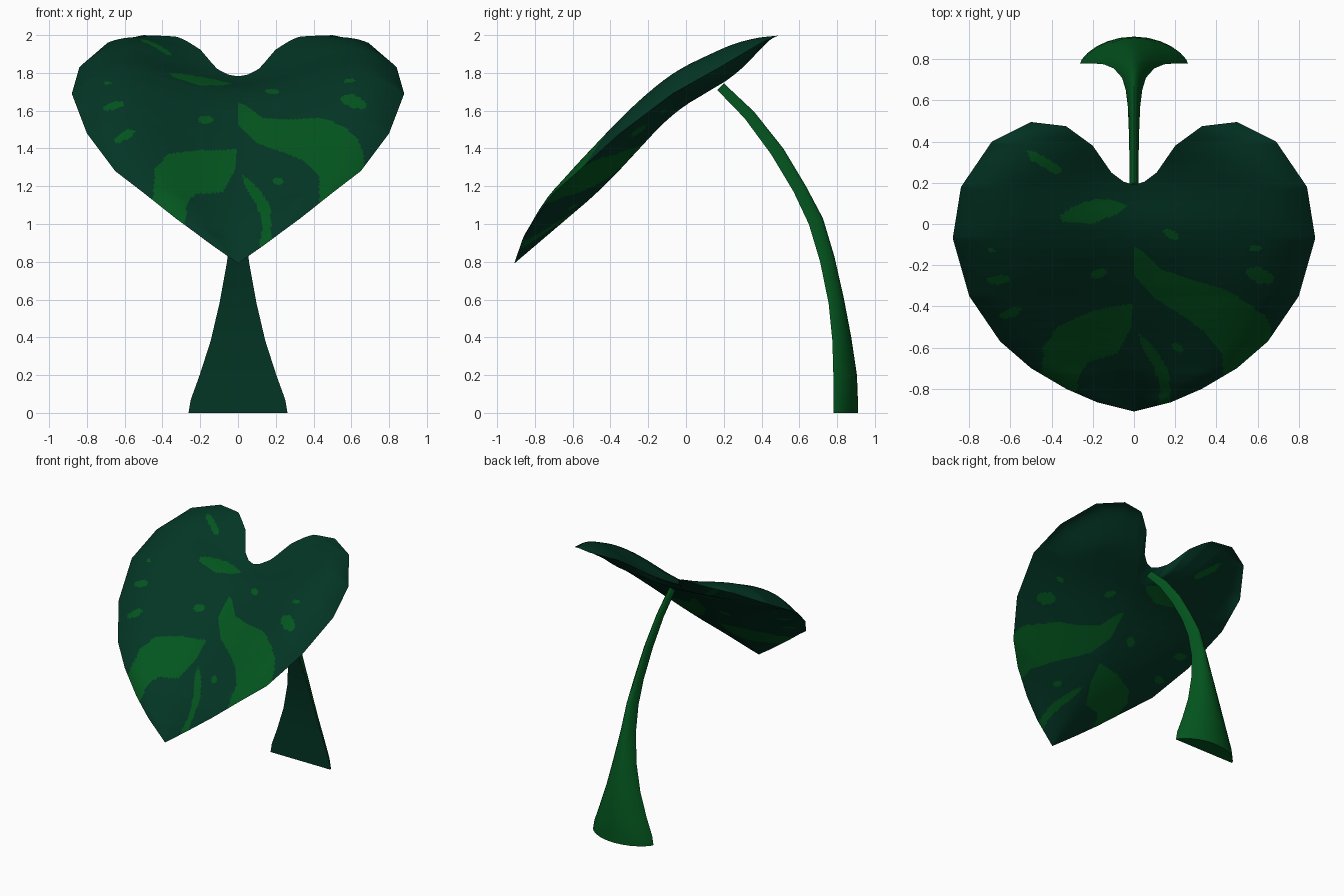
import bpy, bmesh, math

if "Cube" in bpy.data.objects:
    bpy.data.objects.remove(bpy.data.objects["Cube"])


def material(name, rgb):
    m = bpy.data.materials.new(name)
    m.diffuse_color = (*rgb, 1)
    m.use_nodes = True
    m.node_tree.nodes["Principled BSDF"].inputs["Base Color"].default_value = m.diffuse_color
    return m


DARK = material("dark green", (0.001, 0.036, 0.018))
LIGHT = material("bright green", (0.001, 0.09, 0.013))


def make_object(name, bm):
    bmesh.ops.recalc_face_normals(bm, faces=bm.faces)
    mesh = bpy.data.meshes.new(name)
    bm.to_mesh(mesh)
    bm.free()
    mesh.materials.append(DARK)
    mesh.materials.append(LIGHT)
    ob = bpy.data.objects.new(name, mesh)
    bpy.context.collection.objects.link(ob)
    return ob


def interp(table, t):
    if t <= table[0][0]:
        return table[0][1]
    for (a, va), (b, vb) in zip(table, table[1:]):
        if t <= b:
            return va + (vb - va) * (t - a) / (b - a)
    return table[-1][1]


def soft(table, y):
    # interpolation with the corners averaged out
    r = max(0, min(.09, y + .91, .495 - y))
    return sum(interp(table, y + r * k / 2) for k in range(-2, 3)) / 5


# Leaf outline, right half: outer edge (x, y, z) tip to lobe, then the notch (x, y)
OUTER = [(0, -.91, .79), (.18, -.865, .92), (.33, -.80, 1.03), (.5, -.70, 1.165),
         (.65, -.57, 1.28), (.80, -.35, 1.48), (.88, -.07, 1.69),
         (.84, .18, 1.83), (.69, .40, 1.96), (.5, .495, 2.0)]
NOTCH = [(.33, .475), (.2, .38), (.11, .25), (.05, .205), (0, .19)]
WIDTH = [(y, x) for x, y, z in OUTER]
EDGE = [(y, z) for x, y, z in OUTER]
# underside keel height, and rise of the upper face above it at the middle and at its swell
KEEL = [(-.91, .79), (-.44, 1.19), (-.07, 1.59), (.15, 1.72), (.2, 1.745),
        (.3, 1.80), (.4, 1.90), (.495, 1.99)]
MIDDLE = [(-.91, 0), (-.8, .1), (-.55, .15), (-.39, .155), (-.23, .125), (-.1, .1),
          (.1, .06), (.2, .03), (.3, .04), (.495, 0)]
SWELL = [(-.91, 0), (-.82, .155), (-.5, .25), (-.3, .255), (-.1, .21),
         (.1, .18), (.3, .155), (.495, .005)]


def leaf_heights(x, y):
    base = soft(KEEL, y)
    u = min(1, abs(x) / max(interp(WIDTH, y), 1e-4))
    e = interp(EDGE, y) - base
    c = soft(MIDDLE, y)
    s, d = soft(SWELL, y) - c, e - c
    q = (s - .36 * d) / (.1296 - .36)
    top = base + c + (d - q) * u ** 2 + q * u ** 4
    return top, min(top, base + e * u ** 1.6)


# Bright patches as seen from above
PATCHES = [
    [(0, -.11), (.04, -.13), (.13, -.22), (.28, -.27), (.42, -.31), (.55, -.38), (.65, -.46),
     (.67, -.53), (.62, -.63), (.5, -.75), (.43, -.77), (.43, -.63), (.36, -.54), (.26, -.46),
     (.1, -.36), (0, -.25)],
    [(-.005, -.385), (-.2, -.42), (-.37, -.5), (-.44, -.6), (-.45, -.75), (-.28, -.86),
     (-.27, -.74), (-.22, -.67), (-.08, -.63), (-.015, -.5)],
    [(.02, -.53), (.07, -.57), (.12, -.63), (.17, -.72), (.18, -.9), (.11, -.9),
     (.13, -.8), (.1, -.7), (.04, -.6)],
    [(-.03, .09), (-.12, .12), (-.2, .12), (-.3, .08), (-.36, .04), (-.35, .01),
     (-.2, 0), (-.08, .05)],
    [(-.52, .36), (-.48, .35), (-.36, .28), (-.35, .25), (-.38, .24), (-.5, .31)]]
# Small spots: centre, radii, angle
SPOTS = [(.18, -.05, .042, .02, -30), (.61, -.25, .07, .035, -20), (-.66, -.27, .055, .022, 5),
         (-.6, -.43, .055, .022, 20), (-.17, -.24, .042, .022, 20), (.59, -.12, .03, .015, 0),
         (.21, -.6, .03, .02, -30), (-.69, -.13, .016, .013, 0)]


def in_polygon(x, y, poly):
    inside = False
    for (ax, ay), (bx, by) in zip(poly, poly[1:] + poly[:1]):
        if (ay > y) != (by > y) and x < ax + (bx - ax) * (y - ay) / (by - ay):
            inside = not inside
    return inside


def in_spot(x, y, s):
    c, n = math.cos(math.radians(s[4])), math.sin(math.radians(s[4]))
    dx, dy = x - s[0], y - s[1]
    return ((dx * c + dy * n) / s[2]) ** 2 + ((dy * c - dx * n) / s[3]) ** 2 < 1


# Leaf blade: a cushion of upper and lower rings that share the outline
half = [(x, y) for x, y, z in OUTER] + NOTCH
loop = half + [(-x, y) for x, y in half[-2:0:-1]]
outline = []
for (ax, ay), (bx, by) in zip(loop, loop[1:] + loop[:1]):
    n = max(2, round(math.hypot(bx - ax, by - ay) / .013))
    outline += [(ax + (bx - ax) * i / n, ay + (by - ay) * i / n) for i in range(n)]
RINGS, CY, N = 72, -.1, len(outline)
bm = bmesh.new()
upper, lower = [], []
for r in range(1, RINGS + 1):
    t = r / RINGS
    up, low = [], []
    for ox, oy in outline:
        x, y = ox * t, CY + (oy - CY) * t
        top, bottom = leaf_heights(x, y)
        # close the two faces together along the notch
        k = max(0, min(1, (t - .6) / .4)) ** 2 * max(0, min(1, y / .15))
        up.append(bm.verts.new((x, y, top)))
        low.append(up[-1] if r == RINGS else bm.verts.new((x, y, bottom + (top - bottom) * k)))
    upper.append(up)
    lower.append(low)
for rings, z in zip((upper, lower), leaf_heights(0, CY)):
    centre = bm.verts.new((0, CY, z))
    for i in range(N):
        j = (i + 1) % N
        bm.faces.new((centre, rings[0][i], rings[0][j]))
        for a, b in zip(rings, rings[1:]):
            bm.faces.new((a[i], b[i], b[j], a[j]))
for f in bm.faces:
    f.smooth = True
    c = f.calc_center_median()
    f.material_index = int(any(in_polygon(c.x, c.y, p) for p in PATCHES)
                           or any(in_spot(c.x, c.y, s) for s in SPOTS))
leaf = make_object("leaf_blade", bm)

# Stalk: D-shaped sections (front y, z, back y, z, half width), flat dark front, round bright back
SECTIONS = [(.78, 0, .91, 0, .262), (.78, .07, .91, .07, .25), (.78, .2, .905, .2, .203),
            (.775, .38, .875, .4, .145), (.755, .58, .835, .61, .098), (.71, .8, .785, .83, .058),
            (.65, 1.0, .725, 1.03, .04), (.57, 1.17, .635, 1.2, .03), (.45, 1.37, .515, 1.4, .025),
            (.31, 1.56, .36, 1.595, .022), (.165, 1.71, .2, 1.745, .022)]
bm = bmesh.new()
STEPS = 12
rows = []
for fy, fz, by, bz, w in SECTIONS:
    row = []
    for k in range(STEPS + 1):
        a = math.pi * k / STEPS
        s = max(0, math.sin(a)) ** 1.4
        row.append(bm.verts.new((w * math.cos(a), fy + (by - fy) * s, fz + (bz - fz) * s)))
    rows.append(row)
for a, b in zip(rows, rows[1:]):
    for k in range(STEPS + 1):
        j = (k + 1) % (STEPS + 1)
        f = bm.faces.new((a[k], a[j], b[j], b[k]))
        f.smooth = True
        f.material_index = 0 if k == STEPS else 1
for cap in (rows[0], rows[-1]):
    bm.faces.new(cap).material_index = 1
stalk = make_object("stalk", bm)
for ob in (leaf, stalk):
    ob.select_set(True)
bpy.context.view_layer.objects.active = stalk
bpy.ops.object.shade_smooth_by_angle(angle=math.radians(40))
